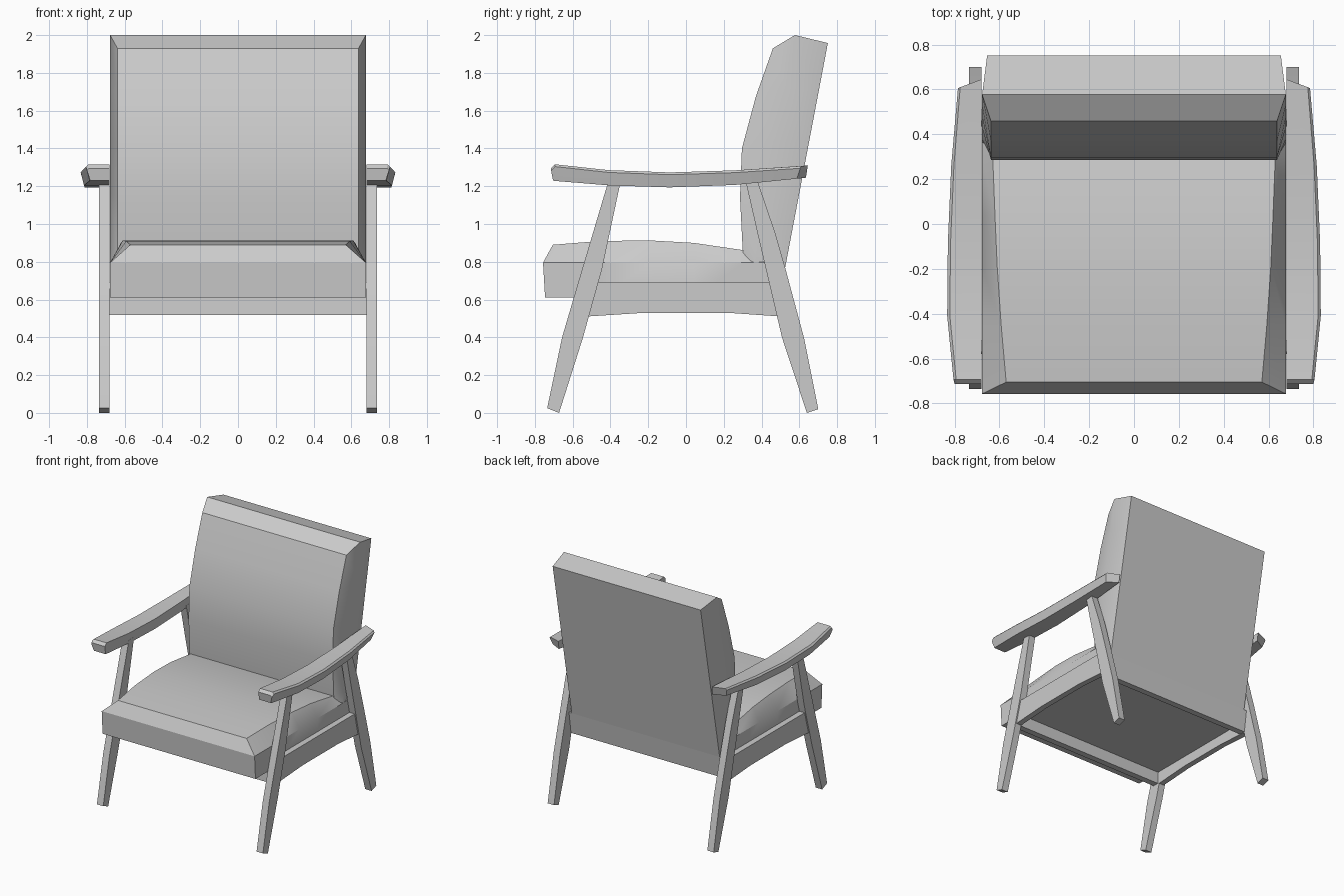
import bpy, bmesh, math

if "Cube" in bpy.data.objects:
    bpy.data.objects.remove(bpy.data.objects["Cube"])


def loft(name, sections, mirror=False):
    """Skin equal-length closed loops; 6-point ends are capped with two quads."""
    bm = bmesh.new()
    rings = [[bm.verts.new(p) for p in s] for s in sections]
    n = len(rings[0])
    for a, b in zip(rings, rings[1:]):
        for i in range(n):
            j = (i + 1) % n
            bm.faces.new((a[i], a[j], b[j], b[i]))
    caps = [(0, 1, 2, 5), (5, 2, 3, 4)] if n == 6 else [range(n)]
    for ring in (rings[0], rings[-1]):
        for c in caps:
            bm.faces.new([ring[i] for i in c])
    bmesh.ops.recalc_face_normals(bm, faces=bm.faces)
    me = bpy.data.meshes.new(name)
    bm.to_mesh(me)
    bm.free()
    ob = bpy.data.objects.new(name, me)
    bpy.context.collection.objects.link(ob)
    if mirror:
        ob.modifiers.new("Mirror", 'MIRROR').use_mirror_merge = False
    return ob


def slab(x0, x1, rows):
    """Sections from side-view pairs ((y, z), (y, z)) between two x planes."""
    return [[(x0, *a), (x1, *a), (x1, *b), (x0, *b)] for a, b in rows]


W = 0.677

# seat cushion: front-to-back sections (bottom y, side-edge y, top y, top z, top half width)
seat = [(-.746, -.757, -.705, .89, .57), (-.455, -.455, -.455, .91, .592),
        (-.19, -.19, -.19, .913, .61), (.04, .04, .04, .90, .62),
        (.30, .30, .30, .862, .63), (.46, .46, .46, .83, .635)]
loft("seat_cushion", [[(-W, yb, .61), (W, yb, .61), (W, ym, .795),
                       (t, yt, zt), (-t, yt, zt), (-W, ym, .795)]
                      for yb, ym, yt, zt, t in seat])

# back cushion: bottom-to-top sections following the curved front line
front = [(.32, .69), (.30, .865), (.286, 1.14), (.296, 1.40), (.37, 1.676), (.46, 1.93)]
secs = []
for fy, fz in front:
    k = (fz - .69) / 1.24
    my, mz = .345 + .232 * k, .69 + 1.31 * k
    by, bz = .51 + .241 * k, .69 + 1.268 * k
    secs.append([(-.655, by, bz), (.655, by, bz), (W, my, mz),
                 (.638, fy, fz), (-.638, fy, fz), (-W, my, mz)])
loft("back_cushion", secs)

# legs: (front edge, rear edge) in side view
loft("front_leg", slab(.679, .735, [
    ((-.735, .025), (-.672, 0)), ((-.656, .40), (-.545, .40)),
    ((-.55, .76), (-.445, .76)), ((-.41, 1.23), (-.345, 1.23))]), True)
loft("back_leg", slab(.679, .735, [
    ((.64, 0), (.70, .02)), ((.508, .40), (.624, .40)), ((.44, .69), (.53, .75)),
    ((.38, .945), (.47, .96)), ((.315, 1.23), (.378, 1.23))]), True)

# side rails with a shallow arch underneath
loft("side_rail", slab(.679, .725, [
    ((-.53, .51), (-.53, .69)), ((-.22, .53), (-.22, .69)),
    ((.22, .53), (.22, .69)), ((.51, .51), (.47, .69))]), True)

# front and back rails between the legs
for nm, lo, hi in (("front_rail", (-.58, -.53), (-.57, -.52)),
                   ("back_rail", (.435, .485), (.46, .51))):
    loft(nm, [[(x, lo[0], .517), (x, lo[1], .517), (x, hi[1], .69), (x, hi[0], .69)]
              for x in (-.679, .679)])

# armrests: (bottom y, bottom z, top y, top z, outer x)
arm = [(-.704, 1.23, -.714, 1.295, .80), (-.693, 1.228, -.693, 1.316, .805),
       (-.40, 1.204, -.41, 1.285, .833), (-.085, 1.194, -.085, 1.273, .83),
       (.26, 1.207, .26, 1.284, .815)]
secs = [[(.68, yb, zb), (x - .018, yb, zb), (x, yt, zt - .012), (x - .012, yt, zt), (.68, yt, zt)]
        for yb, zb, yt, zt, x in arm]
# slanted rear end
secs.append([(.68, .635, 1.245), (.767, .587, 1.24), (.785, .605, 1.295),
             (.775, .61, 1.307), (.68, .645, 1.31)])
loft("armrest", secs, True)

# smooth shading with sharp edges kept
for ob in bpy.context.collection.objects:
    ob.select_set(True)
    bpy.context.view_layer.objects.active = ob
bpy.ops.object.shade_smooth_by_angle(angle=math.radians(30))
